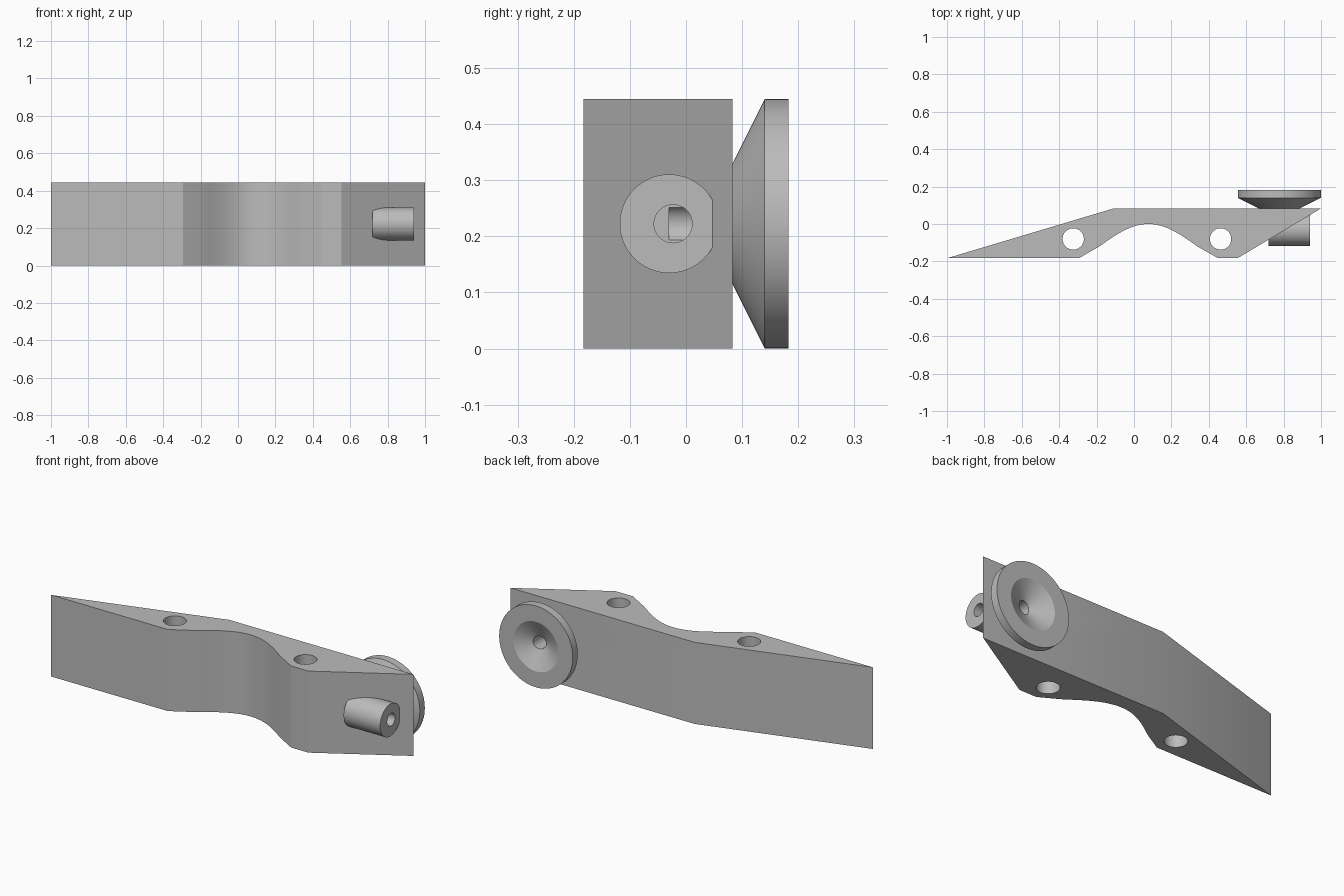
import bpy
import bmesh
import math
from mathutils import Matrix, Vector

cube = bpy.data.objects.get("Cube")
if cube:
    bpy.data.objects.remove(cube, do_unlink=True)

HEIGHT = 0.445
MID = HEIGHT / 2
CUP_X = 0.777

grey = bpy.data.materials.new("plain grey")
grey.use_nodes = True
colour = (0.5, 0.5, 0.5, 1)
grey.diffuse_color = colour
grey.node_tree.nodes["Principled BSDF"].inputs["Base Color"].default_value = colour


def finish(bm, name):
    bmesh.ops.recalc_face_normals(bm, faces=bm.faces)
    mesh = bpy.data.meshes.new(name)
    bm.to_mesh(mesh)
    bm.free()
    mesh.materials.append(grey)
    obj = bpy.data.objects.new(name, mesh)
    bpy.context.collection.objects.link(obj)
    return obj


def rod(name, start, end, radius, sides=64):
    """Closed cylinder between two points."""
    start, end = Vector(start), Vector(end)
    axis = end - start
    turn = axis.to_track_quat('Z', 'Y').to_matrix().to_4x4()
    bm = bmesh.new()
    bmesh.ops.create_cone(bm, cap_ends=True, segments=sides, radius1=radius,
                          radius2=radius, depth=axis.length,
                          matrix=Matrix.Translation((start + end) / 2) @ turn)
    return finish(bm, name)


def select(obj):
    bpy.ops.object.select_all(action='DESELECT')
    obj.select_set(True)
    bpy.context.view_layer.objects.active = obj


def cut(obj, cutters):
    select(obj)
    for cutter in cutters:
        mod = obj.modifiers.new("cut", 'BOOLEAN')
        mod.operation = 'DIFFERENCE'
        mod.solver = 'EXACT'
        mod.object = cutter
        bpy.ops.object.modifier_apply(modifier=mod.name)


# Wedge body: plan outline with a smooth arch in the front edge
arch = []
for i in range(-12, 13):
    u = 0.26 * i / 12
    arch.append((0.077 + u, -0.12 * (1 - math.cos(6 * u))))
outline = [(-1, -0.183), (-0.295, -0.183), *arch, (0.449, -0.183),
           (0.553, -0.183), (1, 0.083), (-0.11, 0.083)]
bm = bmesh.new()
base = bm.faces.new([bm.verts.new((x, y, 0)) for x, y in outline])
top = bmesh.ops.extrude_face_region(bm, geom=[base])["geom"]
bmesh.ops.translate(bm, vec=(0, 0, HEIGHT),
                    verts=[g for g in top if isinstance(g, bmesh.types.BMVert)])
body = finish(bm, "wedge_body")

# Side barrel
barrel = rod("side_barrel", (0.72, -0.03, MID), (0.94, -0.03, MID), 0.088)

# Cup: turned profile (radius, y) around the y axis
profile = [(0, 0.06), (0.108, 0.06), (0.108, 0.083), (0.222, 0.14),
           (0.222, 0.183), (0.135, 0.183), (0, 0.115)]
bm = bmesh.new()
points = [bm.verts.new((CUP_X + r, y, MID)) for r, y in profile]
edges = [bm.edges.new(pair) for pair in zip(points, points[1:])]
bmesh.ops.spin(bm, geom=points + edges, cent=(CUP_X, 0, MID), axis=(0, 1, 0),
               angle=math.tau, steps=72)
bmesh.ops.remove_doubles(bm, verts=bm.verts, dist=0.0001)
cup = finish(bm, "flared_cup")

# Mounting holes and the bent passage joining cup and barrel
bolt_holes = [rod("bolt_hole_cutter", (x, -0.08, -0.1), (x, -0.08, HEIGHT + 0.1), 0.057, 48)
              for x in (-0.325, 0.463)]
side_bore = rod("side_bore_cutter", (0.77, -0.023, MID), (1.05, -0.023, MID), 0.034, 40)
cup_bore = rod("cup_bore_cutter", (0.79, -0.03, MID), (0.79, 0.16, MID), 0.035, 40)

cut(body, bolt_holes + [side_bore, cup_bore])
cut(barrel, [side_bore, cup_bore])
cut(cup, [cup_bore])

for cutter in bolt_holes + [side_bore, cup_bore]:
    bpy.data.objects.remove(cutter, do_unlink=True)

for part in (body, barrel, cup):
    select(part)
    bpy.ops.object.shade_smooth_by_angle(angle=math.radians(24))
